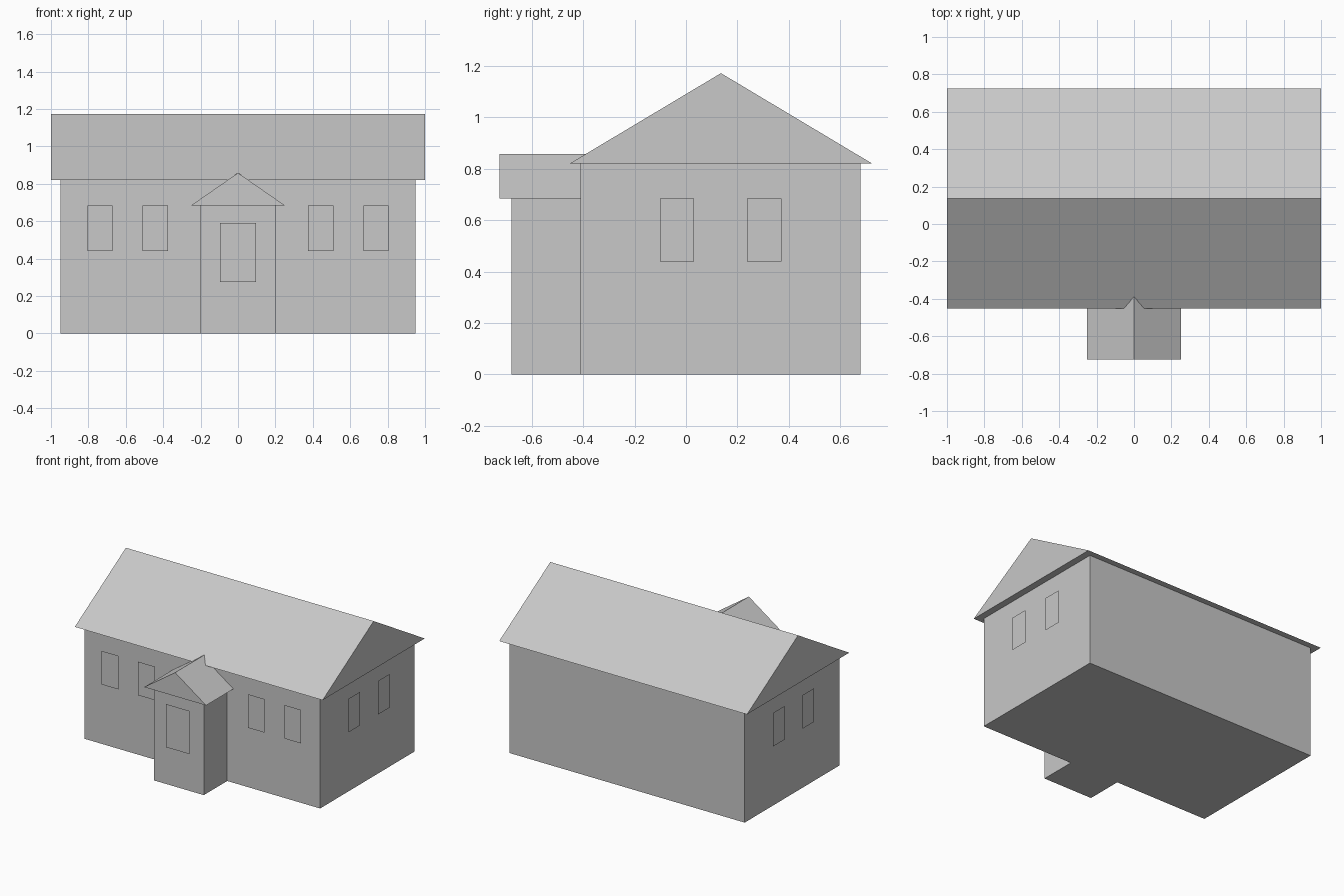
import bpy
import bmesh
from mathutils import Vector

cube = bpy.data.objects.get("Cube")
if cube:
    bpy.data.objects.remove(cube, do_unlink=True)

# Single flat grey for the whole building
grey = bpy.data.materials.new("plain_grey")
grey.use_nodes = True
COLOUR = (0.58, 0.58, 0.58, 1)
grey.diffuse_color = COLOUR
for node in grey.node_tree.nodes:
    if node.type == 'BSDF_PRINCIPLED':
        node.inputs["Base Color"].default_value = COLOUR


def extrude_outline(name, outline, offset=None):
    """Flat polygon, optionally extruded into a closed prism."""
    bm = bmesh.new()
    face = bm.faces.new([bm.verts.new(p) for p in outline])
    if offset:
        cap = bmesh.ops.extrude_face_region(bm, geom=[face], use_keep_orig=True)
        moved = [g for g in cap["geom"] if isinstance(g, bmesh.types.BMVert)]
        bmesh.ops.translate(bm, verts=moved, vec=Vector(offset))
        bmesh.ops.recalc_face_normals(bm, faces=bm.faces[:])
    mesh = bpy.data.meshes.new(name)
    bm.to_mesh(mesh)
    bm.free()
    mesh.materials.append(grey)
    obj = bpy.data.objects.new(name, mesh)
    bpy.context.collection.objects.link(obj)
    return obj


def block(name, half_x, y0, y1, height):
    base = [(-half_x, y0, 0), (half_x, y0, 0), (half_x, y1, 0), (-half_x, y1, 0)]
    return extrude_outline(name, base, (0, 0, height))


GAP = 0.012  # panes sit just proud of the walls


def front_pane(name, x0, x1, z0, z1, wall_y):
    y = wall_y - GAP
    extrude_outline(name, [(x0, y, z0), (x1, y, z0), (x1, y, z1), (x0, y, z1)])


def side_pane(name, y0, y1, z0, z1, wall_x):
    side = 1 if wall_x > 0 else -1
    x = wall_x + side * GAP
    pts = [(x, y0, z0), (x, y1, z0), (x, y1, z1), (x, y0, z1)]
    extrude_outline(name, pts[::side])


# Walls
WALL_X, FRONT, BACK, EAVE = 0.95, -0.41, 0.68, 0.82
PORCH_FRONT, PORCH_EAVE = -0.68, 0.685
block("house_walls", WALL_X, FRONT, BACK, EAVE)
block("porch_walls", 0.2, PORCH_FRONT, FRONT, PORCH_EAVE)

# Main gable roof, ridge along x
extrude_outline("main_roof",
                [(-1, -0.453, EAVE), (-1, 0.725, EAVE), (-1, 0.136, 1.172)],
                (2, 0, 0))

# Porch gable roof, ridge along y, running into the main roof
extrude_outline("porch_roof",
                [(-0.25, -0.725, PORCH_EAVE), (0.25, -0.725, PORCH_EAVE),
                 (0, -0.725, 0.858)],
                (0, 0.725 + FRONT, 0))
extrude_outline("porch_roof_ridge_end",
                [(-0.06, FRONT, EAVE), (0.06, FRONT, EAVE), (0, FRONT, 0.858)],
                (0, 0.05, 0))

# Door
front_pane("door", -0.095, 0.095, 0.275, 0.59, PORCH_FRONT)

# Windows, mirrored left and right
SILL, HEAD = 0.44, 0.685
for label, s in (("left", 1), ("right", -1)):
    for place, near, far in (("inner", 0.375, 0.51), ("outer", 0.67, 0.805)):
        x0, x1 = sorted((s * near, s * far))
        front_pane(f"front_window_{place}_{label}", x0, x1, SILL, HEAD, FRONT)
    for place, y0 in (("front", -0.102), ("back", 0.238)):
        side_pane(f"side_window_{place}_{label}", y0, y0 + 0.133, SILL, HEAD, s * WALL_X)
